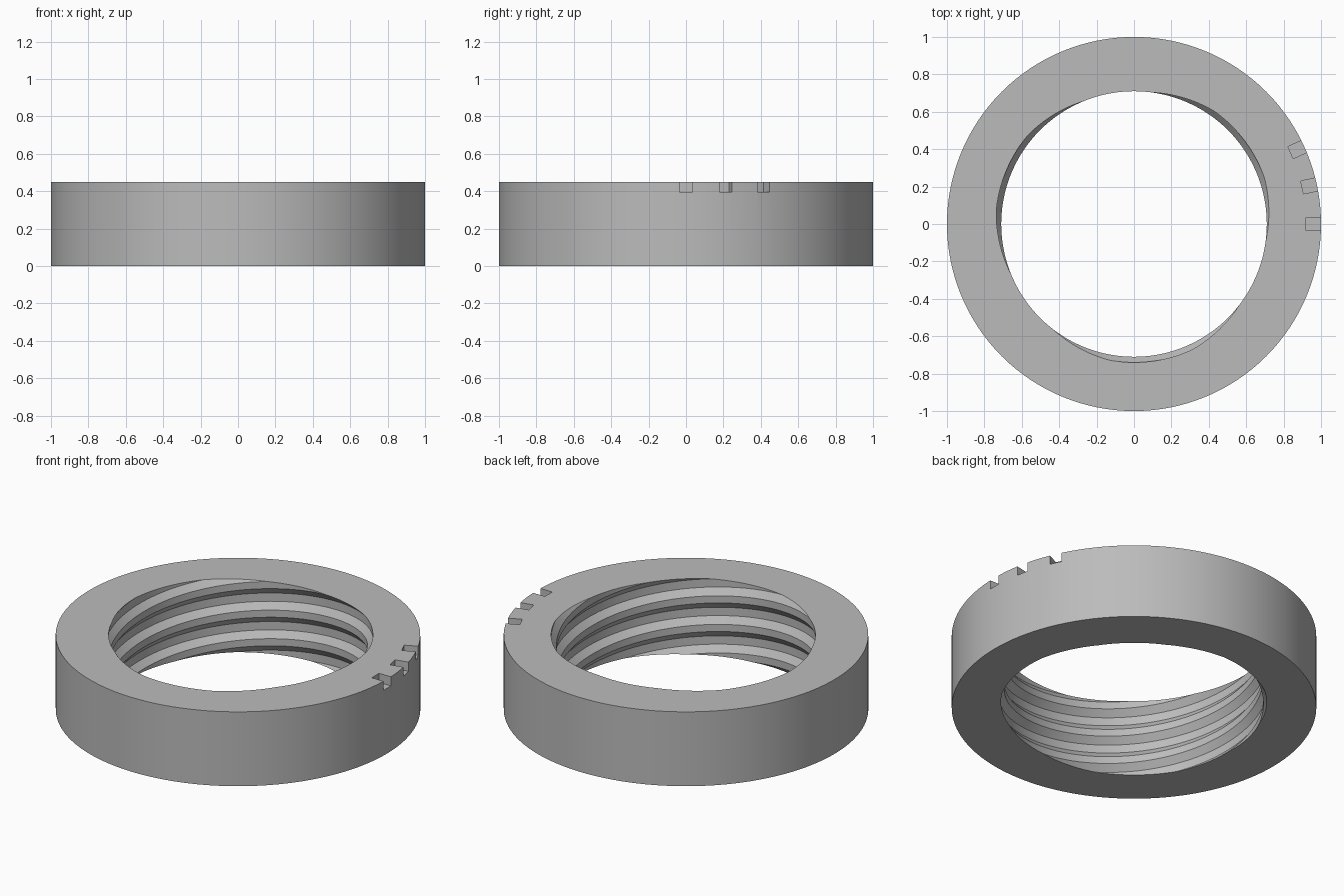
import bpy, bmesh, math
from mathutils import Matrix

default = bpy.data.objects.get("Cube")
if default:
    bpy.data.objects.remove(default, do_unlink=True)

HEIGHT = 0.45
R_CREST, R_ROOT = 0.71, 0.74
PITCH, STARTS, SEGMENTS = 0.173, 3, 120
LEAD = PITCH * STARTS


def make_object(name, bm):
    bmesh.ops.recalc_face_normals(bm, faces=bm.faces)
    mesh = bpy.data.meshes.new(name)
    bm.to_mesh(mesh)
    bm.free()
    obj = bpy.data.objects.new(name, mesh)
    bpy.context.collection.objects.link(obj)
    return obj


# Grey metal
grey = bpy.data.materials.new("grey_metal")
grey.use_nodes = True
grey.diffuse_color = (0.5, 0.5, 0.5, 1)
grey.node_tree.nodes["Principled BSDF"].inputs["Base Color"].default_value = (0.5, 0.5, 0.5, 1)

# Plain disc, bored out below
bm = bmesh.new()
bmesh.ops.create_cone(bm, cap_ends=True, segments=128, radius1=1, radius2=1, depth=HEIGHT,
                      matrix=Matrix.Translation((0, 0, HEIGHT / 2)))
ring = make_object("threaded_ring", bm)
ring.data.materials.append(grey)

# Left-handed three-start threaded rod used to cut the bore
profile = [(0, R_CREST), (0.04, R_ROOT), (0.09, R_ROOT), (0.13, R_CREST)]
z_start = HEIGHT + LEAD * 112 / 360 - 6 * PITCH
rows = [(z_start + p * PITCH + dz, r) for p in range(9) for dz, r in profile]
shift = STARTS * len(profile)
bm = bmesh.new()
columns = []
for j in range(SEGMENTS):
    a = math.tau * j / SEGMENTS
    columns.append([bm.verts.new((r * math.cos(a), r * math.sin(a), z - LEAD * j / SEGMENTS))
                    for z, r in rows])
for j in range(SEGMENTS):
    last = j == SEGMENTS - 1
    here, there = columns[j], columns[0 if last else j + 1]
    offset = shift if last else 0
    for k in range(offset, len(rows) - 1):
        bm.faces.new((here[k], there[k - offset], there[k + 1 - offset], here[k + 1]))
for z, side in ((-0.1, -1), (HEIGHT + 0.1, 1)):
    bmesh.ops.bisect_plane(bm, geom=bm.verts[:] + bm.edges[:] + bm.faces[:],
                           plane_co=(0, 0, z), plane_no=(0, 0, side), clear_outer=True)
bmesh.ops.holes_fill(bm, edges=[e for e in bm.edges if e.is_boundary], sides=0)
cutters = [make_object("bore_cutter", bm)]

# Three index notches in the upper rim
for i in range(3):
    bm = bmesh.new()
    bmesh.ops.create_cube(bm, size=1, matrix=(
        Matrix.Rotation(math.radians(12.25 * i), 4, "Z")
        @ Matrix.Translation((1.02, 0, HEIGHT + 0.045))
        @ Matrix.Diagonal((0.2, 0.07, 0.2, 1))))
    cutters.append(make_object("notch_cutter", bm))

# Apply the cuts and tidy up
bpy.ops.object.select_all(action="DESELECT")
bpy.context.view_layer.objects.active = ring
ring.select_set(True)
for cutter in cutters:
    cutter.hide_render = True
    mod = ring.modifiers.new("cut", "BOOLEAN")
    mod.operation = "DIFFERENCE"
    mod.solver = "EXACT"
    mod.object = cutter
    bpy.ops.object.modifier_apply(modifier=mod.name)
    bpy.data.objects.remove(cutter, do_unlink=True)
bpy.ops.object.shade_smooth_by_angle(angle=math.radians(30))
